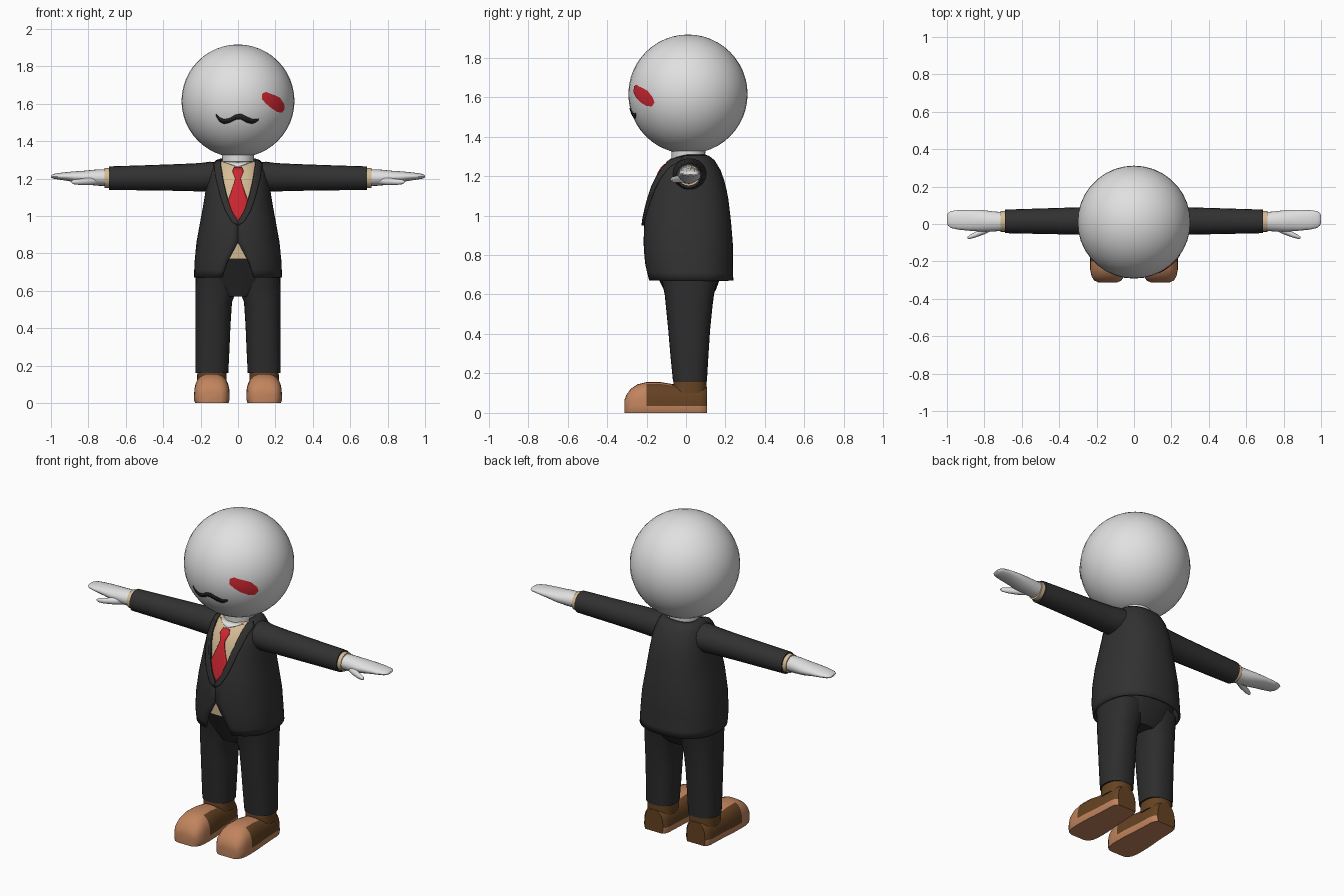
import bpy, bmesh, math
from mathutils import Vector

if "Cube" in bpy.data.objects:
    bpy.data.objects.remove(bpy.data.objects["Cube"])


def material(name, rgb):
    m = bpy.data.materials.new(name)
    m.diffuse_color = (*rgb, 1)
    m.use_nodes = True
    m.node_tree.nodes["Principled BSDF"].inputs["Base Color"].default_value = m.diffuse_color
    return m


WHITE = material("white", (0.75, 0.75, 0.75))
BLACK = material("suit_black", (0.031, 0.031, 0.031))
TROUSER = material("trouser_black", (0.026, 0.026, 0.027))
INK = material("ink", (0.016, 0.016, 0.016))
RED = material("red", (0.62, 0.02, 0.03))
TAN = material("shirt_tan", (0.66, 0.50, 0.30))
LIGHT = material("light_leather", (0.53, 0.23, 0.11))
DARK = material("dark_leather", (0.13, 0.055, 0.016))


def loft(name, rings, mats, closed=True, mirror=False, thick=0, rule=None):
    """Skin a list of point rings; closed rings are capped at both ends."""
    bm = bmesh.new()
    rows = [[bm.verts.new(p) for p in r] for r in rings]
    n = len(rows[0])
    for a, b in zip(rows, rows[1:]):
        for j in range(n if closed else n - 1):
            k = (j + 1) % n
            bm.faces.new((a[j], a[k], b[k], b[j]))
    if closed:
        bm.faces.new(rows[0][::-1])
        bm.faces.new(rows[-1])
        bmesh.ops.recalc_face_normals(bm, faces=bm.faces)
    bm.normal_update()
    if rule:
        for f in bm.faces:
            f.material_index = rule(f.calc_center_median(), f.normal)
    me = bpy.data.meshes.new(name)
    bm.to_mesh(me)
    bm.free()
    ob = bpy.data.objects.new(name, me)
    bpy.context.collection.objects.link(ob)
    for m in mats:
        me.materials.append(m)
    if thick:
        s = ob.modifiers.new("thickness", 'SOLIDIFY')
        s.thickness, s.offset = thick, -1
    if mirror:
        ob.modifiers.new("mirror", 'MIRROR').use_mirror_merge = False
    return ob


def lerp(table, z):
    """Interpolate rows of (z, values...) at height z."""
    if z <= table[0][0]:
        return table[0][1:]
    for a, b in zip(table, table[1:]):
        if z <= b[0]:
            t = (z - a[0]) / (b[0] - a[0])
            return [u + (v - u) * t for u, v in zip(a[1:], b[1:])]
    return table[-1][1:]


def ring_z(z, cx, hx, y0, y1, n=32, e=0.85, t0=0.0, ends=False):
    """Rounded horizontal section, running from the front counterclockwise."""
    pts = []
    for i in range(n):
        t = t0 + (2 * math.pi - 2 * t0) * i / (n - 1 if ends else n)
        s, c = math.sin(t), math.cos(t)
        pts.append((cx + hx * math.copysign(abs(s) ** e, s),
                    (y0 + y1) / 2 - (y1 - y0) / 2 * math.copysign(abs(c) ** e, c), z))
    return pts


def limb(name, rows, mat, n=20):
    """Mirrored tube along x from rows of (x, y, y radius, z, z radius)."""
    ang = [2 * math.pi * i / n for i in range(n)]
    rings = [[(x, y + ry * math.cos(a), z + rz * math.sin(a)) for a in ang]
             for x, y, ry, z, rz in rows]
    return loft(name, rings, [mat], mirror=True)


# Torso profile: height, half width, front y, back y; and front opening half width
TORSO = [(.67, .235, -.195, .24), (.75, .233, -.21, .237), (.86, .222, -.215, .237),
         (.97, .202, -.212, .228), (1.08, .182, -.192, .215), (1.16, .17, -.172, .20),
         (1.23, .155, -.145, .175), (1.28, .135, -.10, .145), (1.30, .115, -.065, .12),
         (1.308, .09, -.035, .10)]
OPENING = [(.67, .085), (.75, .06), (.86, 0), (.97, 0), (1.03, .035), (1.10, .06),
           (1.20, .085), (1.28, .097), (1.30, .095), (1.308, .08)]


def chest_point(x, z, off):
    hx, y0, y1 = lerp(TORSO, z)
    s = min(abs(x) / hx, 0.98) ** (1 / .85)
    return (x, (y0 + y1) / 2 - (y1 - y0) / 2 * (1 - s * s) ** .425 - off, z)


def chest_sheet(name, rows, off, mat, **kw):
    """Thin sheet following the chest from rows of (z, left x, right x)."""
    return loft(name, [[chest_point(a + (b - a) * i / 6, z, off) for i in range(7)]
                       for z, a, b in rows], [mat], closed=False, **kw)


# Jacket shell, open at the neck and below the button
jacket = []
for z in (.67, .71, .75, .80, .86, .97, 1.0, 1.03, 1.08, 1.13, 1.18, 1.23, 1.26, 1.28, 1.30, 1.308):
    hx, y0, y1 = lerp(TORSO, z)
    w = lerp(OPENING, z)[0]
    jacket.append(ring_z(z, 0, hx, y0, y1, 49, t0=math.asin((w / hx) ** (1 / .85)), ends=True))
loft("jacket", jacket, [BLACK], closed=False, thick=.012)

# Shirt under the jacket
shirt = []
for z in (.77, .86, .97, 1.03, 1.08, 1.16, 1.23, 1.26, 1.28, 1.292):
    hx, y0, y1 = lerp(TORSO, z)
    shirt.append(ring_z(z, 0, hx - .014, y0 + .014, y1 - .014, 48))
loft("shirt", shirt, [TAN])

# Lapels, tie and open throat
lapel = []
for z in (.95, .97, 1.0, 1.03, 1.07, 1.1, 1.15, 1.2, 1.25, 1.28, 1.30):
    w = lerp(OPENING, z)[0]
    wide = .004 if z < .96 else .034
    lapel.append((z, w, min(w + wide, lerp(TORSO, z)[0] * .97)))
chest_sheet("lapel", lapel, .012, BLACK, thick=.014, mirror=True)
TIE = [(.965, .004), (1.0, .025), (1.03, .042), (1.06, .058), (1.085, .053), (1.13, .036),
       (1.17, .023), (1.20, .015), (1.215, .02), (1.24, .029), (1.262, .021)]
chest_sheet("tie", [(z, -w, w) for z, w in TIE], -.006, RED, thick=.006)
chest_sheet("throat", [(1.264, -.003, .003), (1.278, -.042, .042), (1.29, -.078, .078)],
            -.009, WHITE, thick=.005)

# Neck
loft("neck", [ring_z(z, 0, r, .012 - r, .012 + r, e=1)
              for z, r in ((1.26, .085), (1.31, .085), (1.36, .09))], [WHITE])

# Trousers: hips and legs
loft("hips", [ring_z(*r) for r in ((.57, 0, .10, -.085, .115), (.62, 0, .20, -.11, .15),
                                   (.70, 0, .215, -.15, .18), (.775, 0, .212, -.19, .205))],
     [TROUSER])
loft("trouser_leg", [ring_z(*r) for r in (
    (.16, .14, .088, -.066, .106), (.28, .137, .091, -.078, .113), (.42, .134, .094, -.09, .122),
    (.54, .13, .098, -.102, .134), (.60, .118, .11, -.108, .142), (.68, .112, .114, -.125, .16))],
    [TROUSER], mirror=True)

# Sleeves, cuffs, hands and thumbs
limb("sleeve", [(.09, .02, .085, 1.215, .07), (.15, .018, .085, 1.21, .08),
                (.20, .017, .078, 1.207, .076), (.30, .016, .073, 1.206, .072),
                (.50, .015, .068, 1.204, .067), (.69, .014, .063, 1.202, .063)], BLACK)
limb("cuff", [(.66, .014, .056, 1.203, .055), (.714, .014, .056, 1.203, .053)], TAN)
limb("hand", [(.70, .013, .050, 1.205, .045), (.76, .014, .054, 1.205, .043),
              (.82, .018, .058, 1.206, .036), (.88, .020, .056, 1.210, .028),
              (.94, .022, .052, 1.212, .020), (.98, .024, .045, 1.212, .014),
              (.995, .025, .033, 1.212, .009), (1.0, .025, .018, 1.212, .004)], WHITE)
limb("thumb", [(.75, -.005, .025, 1.190, .022), (.80, -.035, .020, 1.185, .020),
               (.85, -.058, .015, 1.182, .016), (.88, -.070, .010, 1.182, .012),
               (.89, -.073, .004, 1.182, .005)], WHITE, 12)

# Shoes: flat sole, rounded upper, light toe cap and tongue
shoe = []
for y, w, h in ((-.312, .05, .065), (-.303, .072, .09), (-.28, .087, .122), (-.245, .094, .145),
                (-.20, .095, .156), (-.13, .093, .156), (-.07, .087, .146), (0, .083, .14),
                (.07, .08, .14), (.095, .072, .135), (.106, .06, .13)):
    sec = [(.14 - w * .94, y, 0), (.14 + w * .94, y, 0), (.14 + w, y, .018)]
    for i in range(15):
        c, s = math.cos(math.pi * i / 14), math.sin(math.pi * i / 14)
        sec.append((.14 + w * math.copysign(abs(c) ** .75, c), y, .036 + (h - .036) * max(s, 0) ** .75))
    shoe.append(sec + [(.14 - w, y, .018)])


def shoe_colour(c, n):
    tongue = n.z > .93 and c.y < -.08
    return 1 if c.y > -.2 and c.z > .037 and not tongue else 0


loft("shoe", shoe, [LIGHT, DARK], mirror=True, rule=shoe_colour)
loft("shoe_ankle", [ring_z(.10, .14, .08, -.068, .105), ring_z(.175, .14, .077, -.062, .104)],
     [DARK], mirror=True)

# Head
HEAD, R = Vector((0, .01, 1.615)), .302
bpy.ops.mesh.primitive_uv_sphere_add(segments=36, ring_count=24, radius=R, location=HEAD)
head = bpy.context.object
head.name = "head"
head.data.materials.append(WHITE)


def on_face(x, z, r=R + .003):
    return (x, HEAD.y - math.sqrt(r * r - x * x - (z - HEAD.z) ** 2), z)


# Moustache: x, lower z, upper z
WHISKERS = [(-.118, 1.535, 1.545), (-.10, 1.505, 1.526), (-.075, 1.492, 1.516),
            (-.045, 1.498, 1.522), (-.015, 1.513, 1.540), (0, 1.517, 1.543),
            (.02, 1.514, 1.544), (.045, 1.500, 1.531), (.075, 1.492, 1.518),
            (.095, 1.500, 1.516), (.11, 1.512, 1.519)]
loft("moustache", [[on_face(x, b), on_face(x, a)] for x, a, b in WHISKERS], [INK],
     closed=False, thick=.003)

# Red patch over one eye, built as shrinking rings
PATCH = [(.13, 1.655), (.128, 1.625), (.15, 1.60), (.18, 1.575), (.21, 1.556), (.235, 1.552),
         (.25, 1.572), (.246, 1.60), (.225, 1.632), (.20, 1.645), (.17, 1.655), (.15, 1.663)]
loft("eye_patch", [[on_face(.19 + (x - .19) * k, 1.608 + (z - 1.608) * k) for x, z in PATCH]
                   for k in (1, .7, .4, .1)], [RED])

# Smooth shading with crisp edges
bpy.ops.object.select_all(action='SELECT')
bpy.context.view_layer.objects.active = head
bpy.ops.object.shade_smooth_by_angle(angle=math.radians(40))
